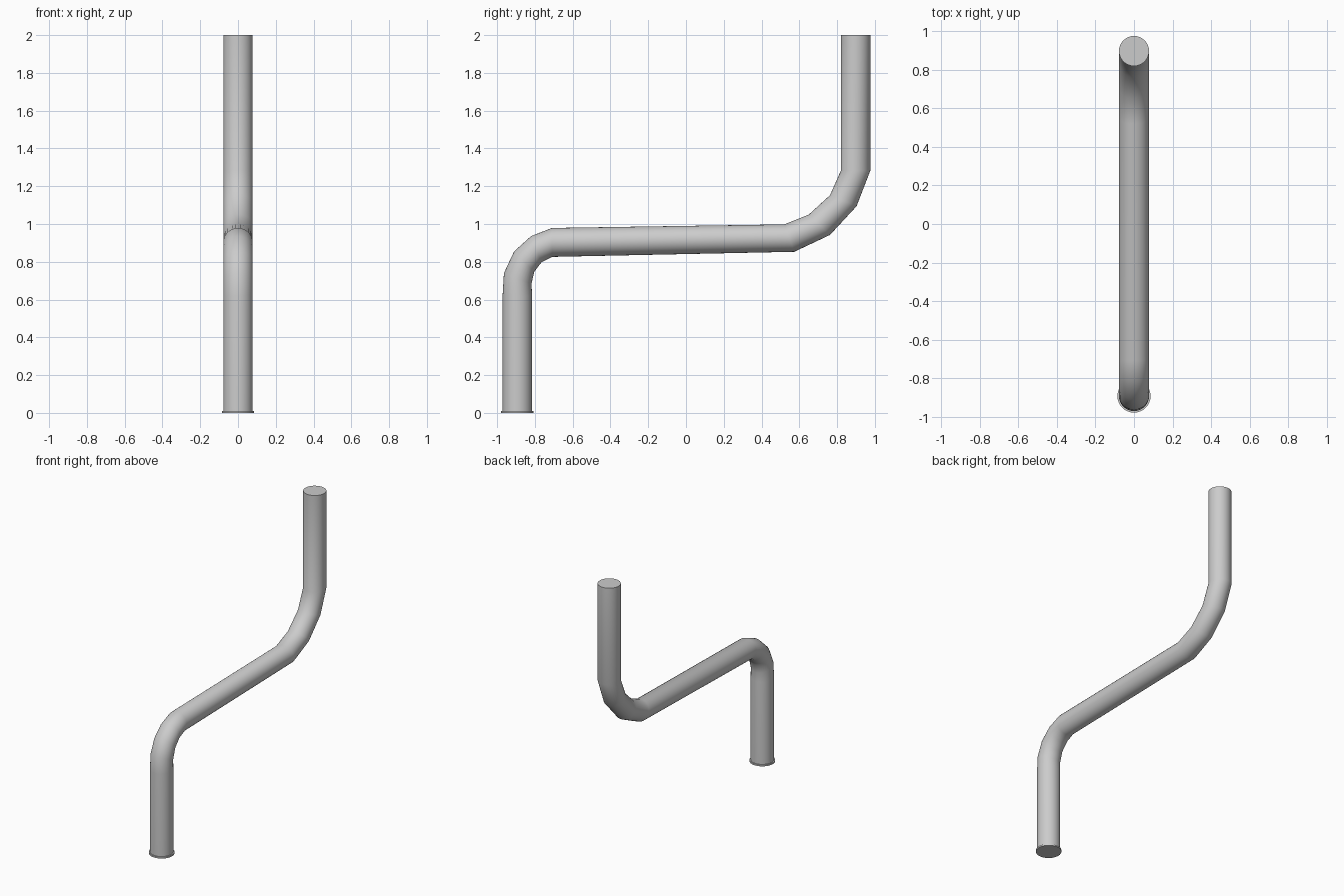
import bpy, bmesh, math
from mathutils import Vector

if "Cube" in bpy.data.objects:
    bpy.data.objects.remove(bpy.data.objects["Cube"])

SIDES = 32
HALF_WIDTH = 0.078


def ring(bm, a, b, half_width):
    """Elliptical ring whose y-z diameter runs from point a to point b."""
    a, b = Vector((0, *a)), Vector((0, *b))
    mid, half = (a + b) / 2, (a - b) / 2
    verts = []
    for i in range(SIDES):
        t = 2 * math.pi * i / SIDES
        verts.append(bm.verts.new(mid + half * math.cos(t)
                                  + Vector((half_width * math.sin(t), 0, 0))))
    return verts


def loft(name, sections, half_width):
    """Capped tube skinned through a series of cross-sections."""
    bm = bmesh.new()
    rings = [ring(bm, a, b, half_width) for a, b in sections]
    for r, s in zip(rings, rings[1:]):
        for i in range(SIDES):
            j = (i + 1) % SIDES
            bm.faces.new((r[i], r[j], s[j], s[i]))
    bm.faces.new(rings[0])
    bm.faces.new(rings[-1])
    bmesh.ops.recalc_face_normals(bm, faces=bm.faces[:])
    mesh = bpy.data.meshes.new(name)
    bm.to_mesh(mesh)
    bm.free()
    obj = bpy.data.objects.new(name, mesh)
    bpy.context.collection.objects.link(obj)
    bpy.ops.object.select_all(action='DESELECT')
    obj.select_set(True)
    bpy.context.view_layer.objects.active = obj
    bpy.ops.object.shade_smooth_by_angle(angle=math.radians(40))
    return obj


# Bent pipe: lower riser, tight elbow, sloped run, wide elbow, upper riser
loft("bent_pipe", [
    ((-0.971, 0.0), (-0.815, 0.0)),
    ((-0.971, 0.62), (-0.815, 0.62)),
    ((-0.964, 0.74), (-0.818, 0.685)),
    ((-0.91, 0.855), (-0.803, 0.748)),
    ((-0.82, 0.936), (-0.765, 0.797)),
    ((-0.71, 0.979), (-0.708, 0.826)),
    ((0.52, 0.998), (0.573, 0.853)),
    ((0.65, 1.05), (0.762, 0.942)),
    ((0.762, 1.152), (0.903, 1.094)),
    ((0.82, 1.283), (0.976, 1.283)),
    ((0.82, 2.0), (0.976, 2.0)),
], HALF_WIDTH)

# Thin flange at the foot
loft("foot_flange", [
    ((-0.979, 0.0), (-0.807, 0.0)),
    ((-0.979, 0.011), (-0.807, 0.011)),
], 0.086)
